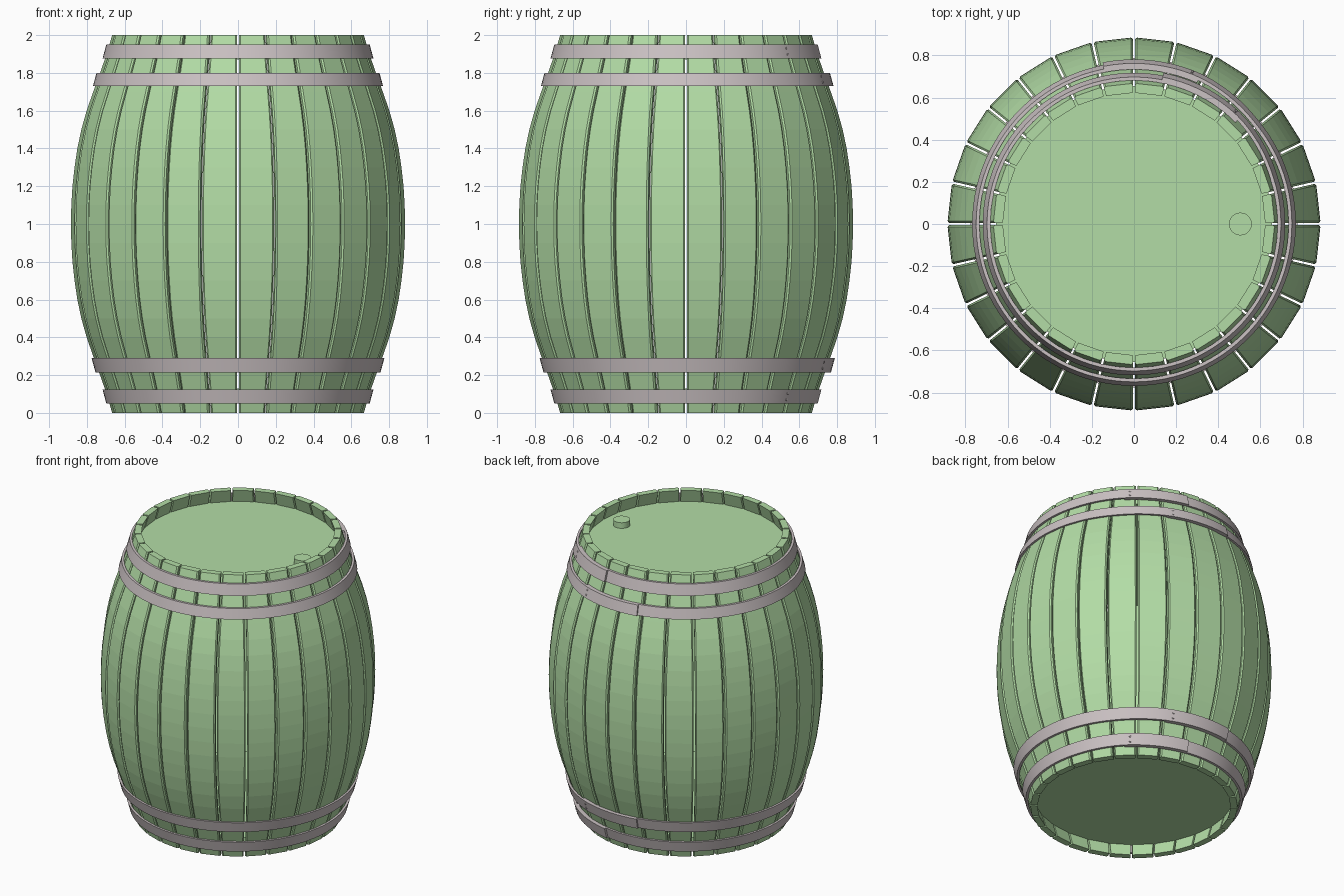
import bpy, bmesh, math
from mathutils import Matrix, Vector

if "Cube" in bpy.data.objects:
    bpy.data.objects.remove(bpy.data.objects["Cube"])

STAVES = 28
# outer barrel radius at evenly spaced heights from the belly to the end
BULGE = [.886, .884, .878, .867, .852, .831, .803, .768, .732, .697, .668]


def radius(z):
    t = min(abs(z - 1) * 10, 9.9999)
    i = int(t)
    return BULGE[i] + (BULGE[i + 1] - BULGE[i]) * (t - i)


def material(name, color):
    m = bpy.data.materials.new(name)
    m.diffuse_color = (*color, 1)
    m.use_nodes = True
    m.node_tree.nodes["Principled BSDF"].inputs["Base Color"].default_value = m.diffuse_color
    return m


wood = material("green_wood", (.45, .72, .38))
metal = material("hoop_metal", (.60, .54, .55))


def finish(bm, name, mat):
    bmesh.ops.recalc_face_normals(bm, faces=bm.faces)
    me = bpy.data.meshes.new(name)
    bm.to_mesh(me)
    bm.free()
    me.materials.append(mat)
    ob = bpy.data.objects.new(name, me)
    bpy.context.collection.objects.link(ob)
    return ob


def loft(bm, sections):
    """Skin a list of closed cross-sections and cap both ends."""
    rings = [[bm.verts.new(p) for p in s] for s in sections]
    n = len(rings[0])
    for a, b in zip(rings, rings[1:]):
        for i in range(n):
            j = (i + 1) % n
            bm.faces.new((a[i], a[j], b[j], b[i]))
    bm.faces.new(rings[0])
    bm.faces.new(rings[-1])


# Staves: bowed boards with chamfered outer edges and narrow gaps
bm = bmesh.new()
half = math.pi / STAVES
thick, gap, ch = .045, .006, .008
for k in range(STAVES):
    rot = Matrix.Rotation((2 * k + 1) * half, 3, 'Z')
    sections = []
    for i in range(21):
        z = i / 10
        ro = radius(z) * math.cos(half)
        ri = ro - thick
        wo = ro * math.tan(half) - gap
        wi = ri * math.tan(half) - gap
        pts = [(ri, -wi), (ro - ch, -wo), (ro, -wo + ch),
               (ro, wo - ch), (ro - ch, wo), (ri, wi)]
        sections.append([rot @ Vector((x, y, z)) for x, y in pts])
    loft(bm, sections)
finish(bm, "staves", wood)


def disc(name, r, depth, loc, segs):
    bm = bmesh.new()
    bmesh.ops.create_cone(bm, cap_ends=True, segments=segs, radius1=r, radius2=r,
                          depth=depth, matrix=Matrix.Translation(loc))
    return finish(bm, name, wood)


# Recessed heads and the bung
disc("top_head", .655, .04, (0, 0, 1.89), 56)
disc("bottom_head", .655, .04, (0, 0, .11), 56)
bung = disc("bung", .054, .05, (.505, 0, 1.925), 32)
for p in bung.data.polygons:
    p.use_smooth = len(p.vertices) == 4


def hoop(name, z0, z1, start, end):
    """Metal strip wound once round the barrel with its end lapped on top."""
    t = .016
    zm = (z0 + z1) / 2
    slope = .27 if zm < 1 else -.27
    base = radius(zm) - .002
    first, last = math.radians(start), math.radians(end) + 2 * math.pi
    ramp0, ramp1 = first + 2 * math.pi - .45, first + 2 * math.pi
    n = 110
    bm = bmesh.new()
    sections = []
    for i in range(n + 1):
        a = first + (last - first) * i / n
        f = min(max((a - ramp0) / (ramp1 - ramp0), 0), 1)
        r = base + f * .013
        ring = []
        for dr, z in ((0, z0), (t, z0), (t, z1), (0, z1)):
            rr = r + dr + slope * (z - zm)
            ring.append((rr * math.cos(a), rr * math.sin(a), z))
        sections.append(ring)
    loft(bm, sections)
    ob = finish(bm, name, metal)
    ob.data.shade_smooth()
    bpy.context.view_layer.objects.active = ob
    ob.select_set(True)
    bpy.ops.object.shade_smooth_by_angle(angle=math.radians(30))
    ob.select_set(False)
    # Pair of small rivets through the lap
    bm = bmesh.new()
    for dz in (-.016, .016):
        a = math.radians(start + 3)
        r = base + t + .013 + slope * dz
        m = (Matrix.Rotation(a, 4, 'Z') @ Matrix.Translation((r, 0, zm + dz))
             @ Matrix.Rotation(math.pi / 2, 4, 'Y'))
        bmesh.ops.create_cone(bm, cap_ends=True, segments=10, radius1=.008,
                              radius2=.005, depth=.006, matrix=m)
    finish(bm, name + "_rivets", metal)


# Two hoops near each end
hoop("bottom_outer_hoop", .05, .125, 45, 79)
hoop("bottom_inner_hoop", .215, .29, 66, 101)
hoop("top_inner_hoop", 1.73, 1.80, 66, 101)
hoop("top_outer_hoop", 1.875, 1.95, 45, 79)
